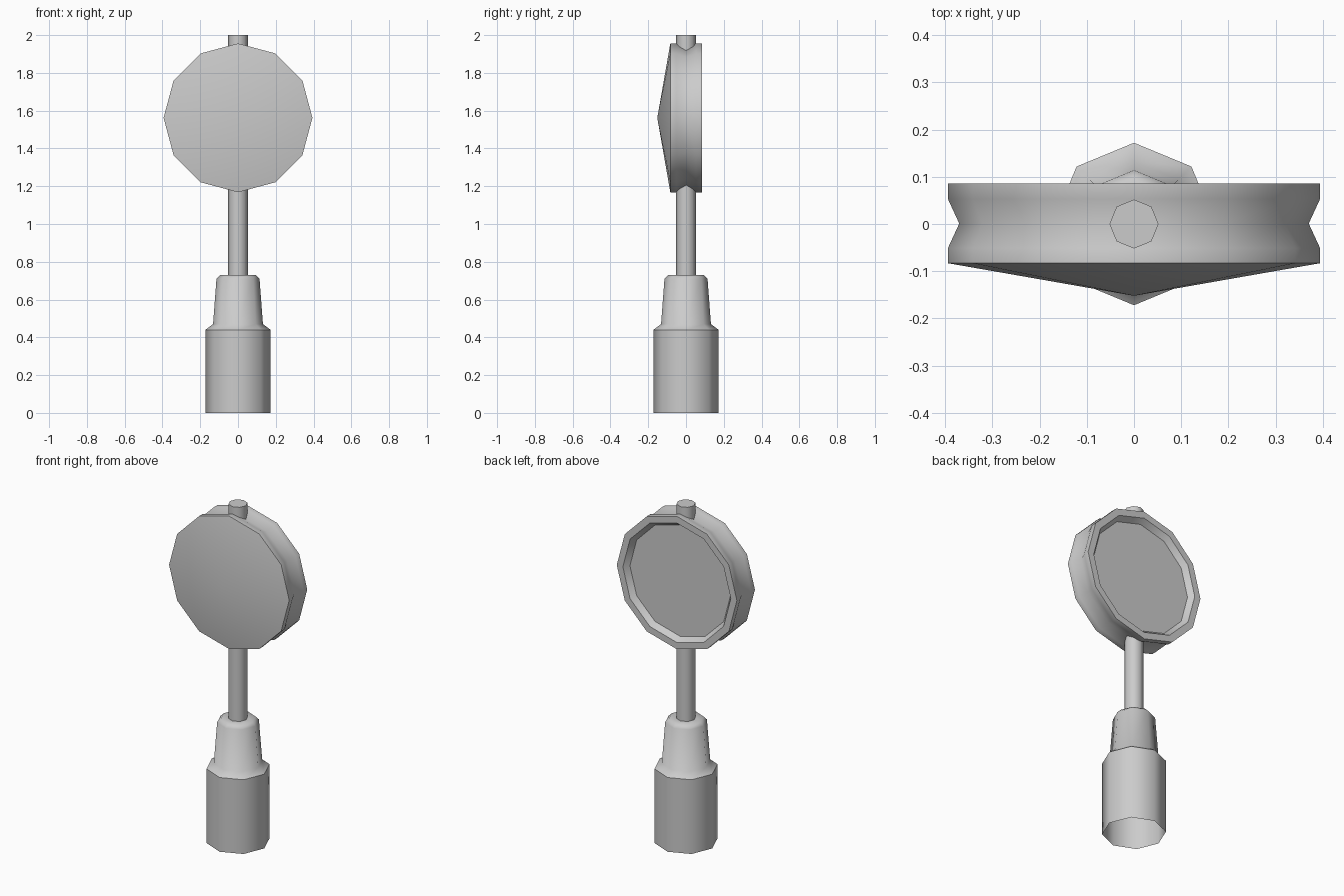
import bpy, bmesh
from math import sin, cos, pi, radians
from mathutils import Matrix

if "Cube" in bpy.data.objects:
    bpy.data.objects.remove(bpy.data.objects["Cube"])


def lathe(name, profile, sides, matrix=Matrix(), cap_start=False, cap_end=False):
    """Revolve (radius, height) points about the local z axis."""
    bm = bmesh.new()
    rings = []
    for r, h in profile:
        if r == 0:
            rings.append([bm.verts.new((0, 0, h))] * sides)
        else:
            rings.append([bm.verts.new((r * cos(2 * pi * i / sides), r * sin(2 * pi * i / sides), h))
                          for i in range(sides)])
    for a, b in zip(rings, rings[1:]):
        for i in range(sides):
            j = (i + 1) % sides
            bm.faces.new(dict.fromkeys((a[i], a[j], b[j], b[i])))
    if cap_start:
        bm.faces.new(rings[0][::-1])
    if cap_end:
        bm.faces.new(rings[-1])
    bmesh.ops.transform(bm, matrix=matrix, verts=bm.verts)
    bm.normal_update()
    mesh = bpy.data.meshes.new(name)
    bm.to_mesh(mesh)
    bm.free()
    obj = bpy.data.objects.new(name, mesh)
    bpy.context.collection.objects.link(obj)
    bpy.ops.object.select_all(action='DESELECT')
    obj.select_set(True)
    bpy.context.view_layer.objects.active = obj
    bpy.ops.object.shade_smooth_by_angle(angle=radians(50))
    return obj


# Octagonal stepped base, open underneath
lathe("base", [(0.172, 0), (0.172, 0.44), (0.132, 0.47), (0.114, 0.71),
               (0.094, 0.73), (0.05, 0.73)], 8)

# Pole running up through the disc
lathe("pole", [(0.052, 0.73), (0.052, 2.0)], 8, cap_end=True)

# Twelve-sided disc: shallow cone in front, grooved rim, recessed back
to_disc = Matrix.Translation((0, 0, 1.562)) @ Matrix.Rotation(radians(-90), 4, 'X')
lathe("disc", [(0, -0.152), (0.394, -0.083), (0.394, -0.051), (0.37, 0.001), (0.394, 0.053),
               (0.394, 0.086), (0.354, 0.086), (0.33, 0.054)], 12, to_disc, cap_end=True)
